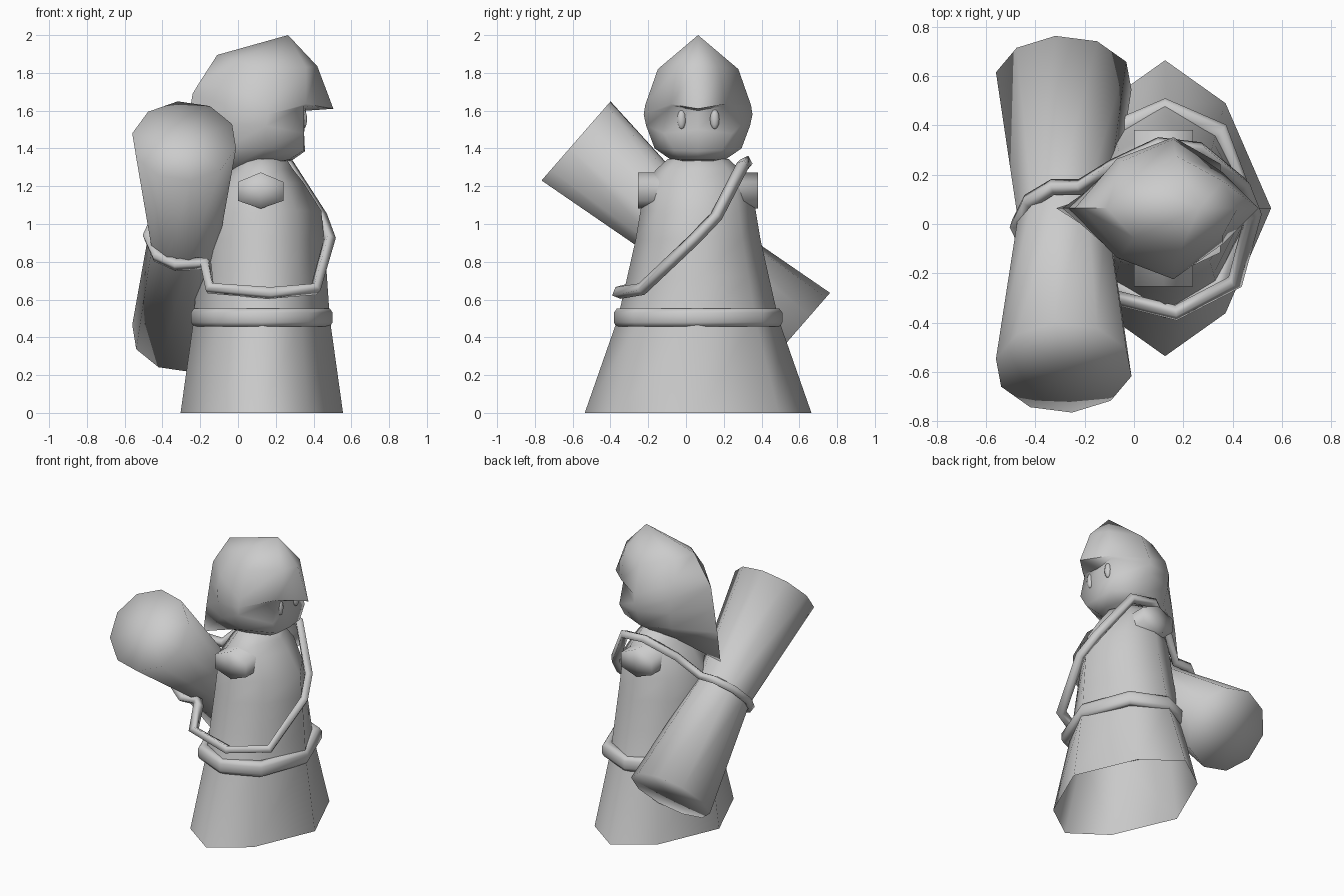
import bpy, bmesh, math
from mathutils import Vector

if "Cube" in bpy.data.objects:
    bpy.data.objects.remove(bpy.data.objects["Cube"])

CX, CY = 0.126, 0.064   # figure axis; the figure looks along +x


def finish(obj, angle):
    bpy.ops.object.select_all(action='DESELECT')
    obj.select_set(True)
    bpy.context.view_layer.objects.active = obj
    bpy.ops.object.shade_smooth_by_angle(angle=math.radians(angle))
    return obj


def loft(name, rings, closed=False, angle=180, start_cap=True):
    """Skin a list of equal-length point rings, with fan caps or joined ends."""
    bm = bmesh.new()
    vs = [[bm.verts.new(p) for p in r] for r in rings]
    pairs = list(zip(vs, vs[1:]))
    if closed:
        pairs.append((vs[-1], vs[0]))
    n = len(rings[0])
    for a, b in pairs:
        for i in range(n):
            j = (i + 1) % n
            bm.faces.new((a[i], a[j], b[j], b[i]))
    if not closed:
        caps = [bm.faces.new(vs[-1])]
        if start_cap:
            caps.append(bm.faces.new(vs[0][::-1]))
        bmesh.ops.poke(bm, faces=caps)
    bmesh.ops.remove_doubles(bm, verts=bm.verts, dist=0.0005)
    bmesh.ops.recalc_face_normals(bm, faces=bm.faces)
    me = bpy.data.meshes.new(name)
    bm.to_mesh(me)
    bm.free()
    obj = bpy.data.objects.new(name, me)
    bpy.context.collection.objects.link(obj)
    return finish(obj, angle)


def octagon(rx, ry, z, kx=0.57, ky=0.71):
    pts = [(1, 0), (kx, ky), (0, 1), (-kx, ky), (-1, 0), (-kx, -ky), (0, -1), (kx, -ky)]
    return [(CX + rx * a, CY + ry * b, z) for a, b in pts]


def rod(name, direction, center, rings, sides, phase):
    """Solid of revolution along a direction from a profile of (distance, radius)."""
    d = Vector(direction).normalized()
    u = Vector((1, 0, 0))
    v = d.cross(u)
    angles = [phase + 2 * math.pi * i / sides for i in range(sides)]
    return loft(name, [[Vector(center) + d * t + (u * math.cos(a) + v * math.sin(a)) * r
                        for a in angles] for t, r in rings])


# Robe: skirt open at the ground, chest and sloping shoulders
loft("robe", [octagon(*p) for p in [
    (0.43, 0.60, 0), (0.36, 0.425, 0.5), (0.345, 0.375, 0.72), (0.33, 0.33, 0.92),
    (0.315, 0.305, 1.07), (0.22, 0.28, 1.22), (0.165, 0.22, 1.29), (0.13, 0.16, 1.345)]],
    start_cap=False)

# Waist belt: rounded band
loft("belt", [octagon(rx, ry, z, 0.66, 0.76) for rx, ry, z in [
    (0.33, 0.40, 0.46), (0.36, 0.435, 0.458), (0.375, 0.446, 0.48),
    (0.375, 0.446, 0.53), (0.36, 0.43, 0.553), (0.31, 0.36, 0.55)]], closed=True)

# Arm stubs: one hexagonal bar through both shoulders
hexa = [(0, .095), (.12, .045), (.12, -.055), (0, -.097), (-.12, -.055), (-.12, .045)]
loft("arm_stubs", [[(0.12 + x, CY + s, 1.178 + z) for x, z in hexa] for s in (-0.318, 0.318)])

# Hood with face: half rings (front, front side, side, back side, back), mirrored in y
half_rings = [
    [(.29, 0, 1.34), (.27, .09, 1.34), (.12, .15, 1.345), (-.02, .10, 1.31), (-.315, 0, 1.18)],
    [(.355, 0, 1.385), (.35, .125, 1.39), (.15, .23, 1.40), (-.05, .17, 1.41), (-.29, 0, 1.38)],
    [(.335, 0, 1.50), (.35, .18, 1.48), (.15, .275, 1.52), (-.06, .20, 1.53), (-.265, 0, 1.54)],
    [(.36, 0, 1.60), (.35, .135, 1.625), (.16, .288, 1.58), (-.07, .20, 1.63), (-.24, 0, 1.69)],
    [(.505, 0, 1.61), (.36, .145, 1.635), (.16, .28, 1.63), (-.05, .19, 1.72), (-.21, 0, 1.74)],
    [(.42, 0, 1.835), (.36, .11, 1.83), (.17, .213, 1.82), (.0, .12, 1.86), (-.11, 0, 1.895)],
]
rings = [[(x, CY + y, z) for x, y, z in h] + [(x, CY - y, z) for x, y, z in h[3:0:-1]]
         for h in half_rings]
rings.append([(0.265, CY, 2.0)] * 8)
loft("hood", rings, angle=75)

# Eyes
for side, s in (("left", 1), ("right", -1)):
    bpy.ops.mesh.primitive_uv_sphere_add(segments=10, ring_count=6,
                                         location=(0.345, CY + s * 0.088, 1.555))
    eye = bpy.context.object
    eye.name = side + "_eye"
    eye.scale = (0.022, 0.025, 0.053)
    finish(eye, 180)

# Bundle on the back: waisted ten-sided roll, tilted across
rod("back_roll", (0, 1.159, -1.011), (-0.285, -0.001, 0.933),
    [(-0.771, 0.28), (0, 0.19), (0.771, 0.28)], 10, math.radians(11))

# Strap: one loop across the chest, over the shoulder and round the roll
path = [(-.15, -.28, .66), (.17, -.36, .635), (.41, -.235, .655), (.485, .045, .92),
        (.44, .16, 1.04), (.27, .30, 1.31), (.10, .32, 1.33), (-.09, .23, 1.22),
        (-.22, .15, 1.09), (-.33, .15, 1.09), (-.43, .09, 1.03), (-.475, .0, .93),
        (-.43, -.095, .83), (-.33, -.145, .785), (-.22, -.135, .79), (-.17, -.20, .79)]
cu = bpy.data.curves.new("strap", 'CURVE')
cu.dimensions = '3D'
cu.bevel_depth = 0.034
cu.bevel_resolution = 0
sp = cu.splines.new('POLY')
sp.points.add(len(path) - 1)
for p, co in zip(sp.points, path):
    p.co = (*co, 1)
sp.use_cyclic_u = True
strap = bpy.data.objects.new("strap", cu)
bpy.context.collection.objects.link(strap)
